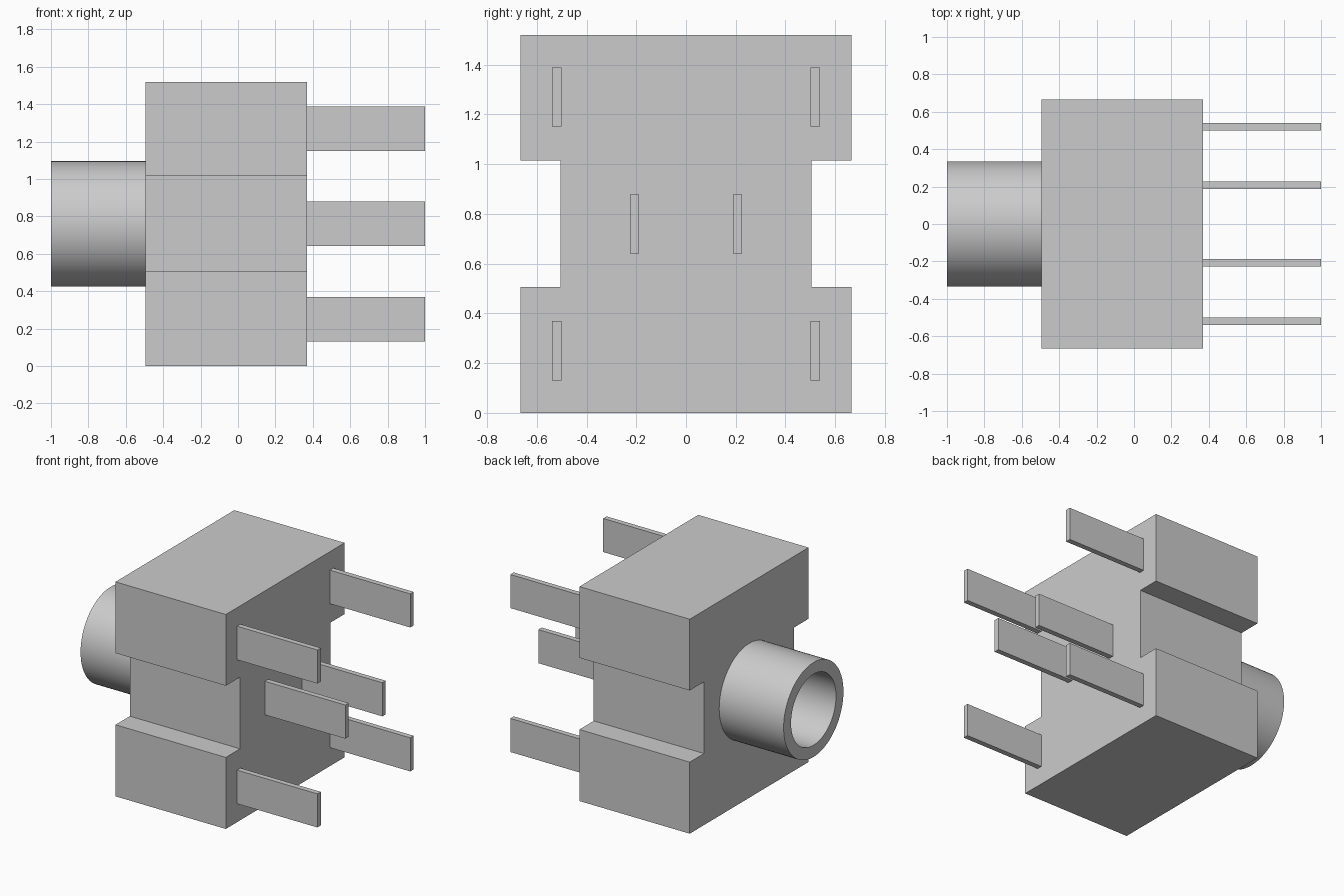
import bpy, bmesh, math
from mathutils import Matrix

cube = bpy.data.objects.get("Cube")
if cube:
    bpy.data.objects.remove(cube, do_unlink=True)

# One plain grey for the whole connector
grey = bpy.data.materials.new("light_grey")
grey.use_nodes = True
colour = (0.6, 0.6, 0.6, 1)
grey.diffuse_color = colour
grey.node_tree.nodes["Principled BSDF"].inputs["Base Color"].default_value = colour

BACK, FRONT, TIP = -0.495, 0.37, 1.0
HEIGHT, MID = 1.52, 0.76


def finish(name, bm):
    bmesh.ops.recalc_face_normals(bm, faces=bm.faces[:])
    mesh = bpy.data.meshes.new(name)
    bm.to_mesh(mesh)
    bm.free()
    obj = bpy.data.objects.new(name, mesh)
    bpy.context.collection.objects.link(obj)
    mesh.materials.append(grey)
    return obj


def pin(name, y, z):
    bm = bmesh.new()
    size = Matrix.Diagonal((TIP - FRONT, 0.038, 0.238, 1))
    place = Matrix.Translation(((TIP + FRONT) / 2, y, z))
    bmesh.ops.create_cube(bm, size=1, matrix=place @ size)
    return finish(name, bm)


# Housing: notched profile extruded along x
half = [(0.665, 0), (0.665, 0.507), (0.505, 0.507),
        (0.505, 1.015), (0.665, 1.015), (0.665, HEIGHT)]
profile = half + [(-y, z) for y, z in reversed(half)]
bm = bmesh.new()
face = bm.faces.new([bm.verts.new((BACK, y, z)) for y, z in profile])
ext = bmesh.ops.extrude_face_region(bm, geom=[face], use_keep_orig=True)
bmesh.ops.translate(bm, vec=(FRONT - BACK, 0, 0),
                    verts=[v for v in ext["geom"] if isinstance(v, bmesh.types.BMVert)])
finish("housing", bm)

# Socket barrel: hollow tube, closed by the housing face
bm = bmesh.new()
outline = [(BACK, 0.335), (-1, 0.335), (-1, 0.252), (BACK, 0.252)]
verts = [bm.verts.new((x, 0, MID + r)) for x, r in outline]
edges = [bm.edges.new(pair) for pair in zip(verts, verts[1:])]
bmesh.ops.spin(bm, geom=verts + edges, cent=(0, 0, MID), axis=(1, 0, 0),
               angle=math.tau, steps=64, use_merge=True)
bmesh.ops.remove_doubles(bm, verts=bm.verts[:], dist=0.0001)
barrel = finish("socket_barrel", bm)
bpy.context.view_layer.objects.active = barrel
barrel.select_set(True)
bpy.ops.object.shade_smooth_by_angle(angle=math.radians(30))

# Contact pins, mirrored left and right
for side, label in ((-1, "front"), (1, "back")):
    pin(f"lower_{label}_pin", side * 0.52, 0.25)
    pin(f"middle_{label}_pin", side * 0.207, MID)
    pin(f"upper_{label}_pin", side * 0.52, 1.27)
